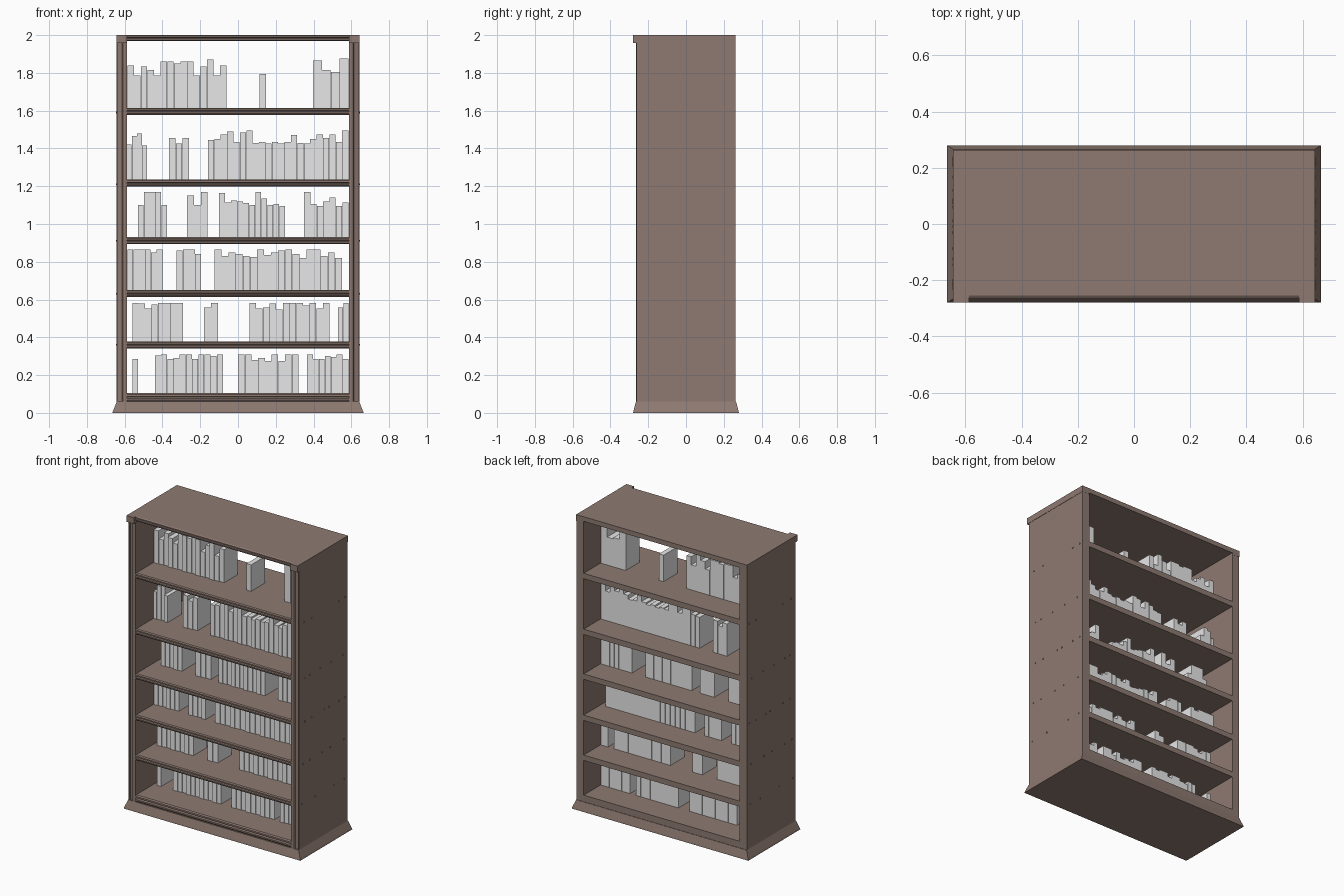
import bpy, bmesh, math
from mathutils import Matrix


def material(name, rgb):
    m = bpy.data.materials.new(name)
    m.diffuse_color = (*rgb, 1.0)
    return m


WOOD = material("brown wood", (0.27, 0.195, 0.165))
PAPER = material("light grey books", (0.8, 0.8, 0.8))


def finish(name, bm, mat):
    bmesh.ops.recalc_face_normals(bm, faces=bm.faces)
    me = bpy.data.meshes.new(name)
    bm.to_mesh(me)
    bm.free()
    me.materials.append(mat)
    ob = bpy.data.objects.new(name, me)
    bpy.context.collection.objects.link(ob)
    return ob


def prism(name, profile, axis, a, b, mat=WOOD):
    """Extrude a 2D profile along x (profile is y,z) or z (profile is x,y)."""
    def place(p, t):
        return (t, p[0], p[1]) if axis == "x" else (p[0], p[1], t)
    bm = bmesh.new()
    lo = [bm.verts.new(place(p, a)) for p in profile]
    hi = [bm.verts.new(place(p, b)) for p in profile]
    n = len(profile)
    bm.faces.new(lo)
    bm.faces.new(hi)
    for i in range(n):
        j = (i + 1) % n
        bm.faces.new((lo[i], lo[j], hi[j], hi[i]))
    return finish(name, bm, mat)


def add_box(bm, x0, x1, y0, y1, z0, z1):
    m = Matrix.Translation(((x0 + x1) / 2, (y0 + y1) / 2, (z0 + z1) / 2)) @ \
        Matrix.Diagonal((x1 - x0, y1 - y0, z1 - z0, 1))
    bmesh.ops.create_cube(bm, size=1, matrix=m)


# flared plinth
bm = bmesh.new()
rings = []
for hx, hy, z in ((0.665, 0.28, 0), (0.662, 0.278, 0.01), (0.642, 0.265, 0.06)):
    rings.append([bm.verts.new((sx * hx, sy * hy, z))
                  for sx, sy in ((-1, -1), (1, -1), (1, 1), (-1, 1))])
bm.faces.new(rings[0])
bm.faces.new(rings[-1])
for r, s in zip(rings, rings[1:]):
    for i in range(4):
        j = (i + 1) % 4
        bm.faces.new((r[i], r[j], s[j], s[i]))
finish("plinth", bm, WOOD)

# side panels with a sloped moulding on the front edge, and cap cleats
side = [(0.587, 0.262), (0.587, -0.266), (0.608, -0.266), (0.613, -0.258),
        (0.634, -0.25), (0.634, -0.262), (0.642, -0.262), (0.642, 0.262)]
for label, s in (("left", -1), ("right", 1)):
    prism(label + "_side", [(s * x, y) for x, y in side], "z", 0.06, 1.96)
    bm = bmesh.new()
    add_box(bm, *sorted((s * 0.588, s * 0.644)), -0.28, 0.263, 1.957, 2.0)
    finish(label + "_cap_end", bm, WOOD)


def board(name, z0, z1, half):
    """Shelf board with a grooved front edge."""
    h = z1 - z0
    prism(name, [(0.262, z0), (-0.255, z0), (-0.262, z0 + 0.2 * h),
                 (-0.262, z0 + 0.4 * h), (-0.25, z0 + 0.55 * h),
                 (-0.262, z0 + 0.62 * h), (-0.262, z0 + 0.85 * h),
                 (-0.255, z1), (0.262, z1)], "x", -half, half)


# top board and six shelves
board("top_board", 1.968, 2.0, 0.6)
SHELVES = (0.105, 0.378, 0.65, 0.93, 1.235, 1.615)
for i, z in enumerate(SHELVES):
    board(f"shelf_{i + 1}", 0.058 if i == 0 else z - 0.037, z, 0.59)

# small nail heads on the sides, at each shelf
NAILS = {0.36: (-0.23, -0.087, 0.12, 0.225),
         0.63: (-0.22, -0.145, -0.008, 0.077, 0.22),
         0.912: (-0.2, -0.125, 0.013, 0.06, 0.167, 0.235),
         1.21: (-0.2, -0.145, -0.03, 0.087, 0.21),
         1.59: (-0.21, -0.125, 0.167, 0.235)}
bm = bmesh.new()
for z, ys in NAILS.items():
    for y in ys:
        for s in (-1, 1):
            bmesh.ops.create_cone(
                bm, cap_ends=True, segments=6, radius1=0.005, radius2=0.005, depth=0.01,
                matrix=Matrix.Translation((s * 0.641, y, z)) @ Matrix.Rotation(math.pi / 2, 4, "Y"))
finish("nail_heads", bm, WOOD)


def books(shelf, x0, x1, *heights):
    """A row of upright books between x0 and x1; heights in millimetres."""
    z = SHELVES[shelf - 1]
    w = (x1 - x0) / len(heights)
    bm = bmesh.new()
    for i, h in enumerate(heights):
        a = x0 + i * w
        add_box(bm, a + 0.0005, a + w - 0.0005, -0.07 + (i % 3) * 0.004, 0.08, z, z + h / 1000)
    finish(f"books_shelf_{shelf}", bm, PAPER)


# shelf 6 (top)
books(6, -0.585, -0.06, 225, 170, 220, 200, 170, 245, 245, 235, 245, 245, 170, 220, 255, 170, 225)
books(6, 0.113, 0.148, 180)
books(6, 0.397, 0.585, 250, 200, 190, 260)
# shelf 5
books(5, -0.59, -0.48, 185, 230, 245, 180)
books(5, -0.365, -0.26, 220, 190, 220)
books(5, -0.16, 0.585, 210, 215, 240, 255, 200, 250, 260, 195, 200, 190, 200,
      190, 200, 235, 195, 190, 215, 240, 220, 240, 200, 260)
# shelf 4
books(4, -0.53, -0.375, 170, 240, 240, 240, 170)
books(4, -0.27, -0.16, 220, 170, 240)
books(4, -0.1, 0.25, 235, 185, 195, 190, 180, 170, 240, 205, 170, 175, 165)
books(4, 0.35, 0.585, 240, 175, 165, 190, 210, 165, 185)
# shelf 3
books(3, -0.585, -0.4, 215, 215, 215, 215, 200, 215)
books(3, -0.325, -0.195, 210, 215, 215, 190)
books(3, -0.125, 0.55, 215, 180, 200, 190, 180, 175, 215, 185, 200,
      210, 215, 190, 170, 215, 215, 180, 200, 170)
# shelf 2
books(2, -0.56, -0.29, 205, 200, 175, 195, 205, 205, 205, 205)
books(2, -0.18, -0.105, 180, 205)
books(2, 0.06, 0.485, 205, 175, 180, 200, 170, 205, 205, 205, 190, 205, 175, 205)
books(2, 0.53, 0.585, 180, 205)
# shelf 1 (bottom)
books(1, -0.56, -0.53, 180)
books(1, -0.44, -0.08, 200, 205, 180, 185, 205, 205, 180, 205, 205, 195, 205)
books(1, 0.0, 0.32, 205, 205, 175, 185, 170, 205, 170, 205, 205)
books(1, 0.365, 0.585, 205, 180, 180, 195, 190, 205, 180)
